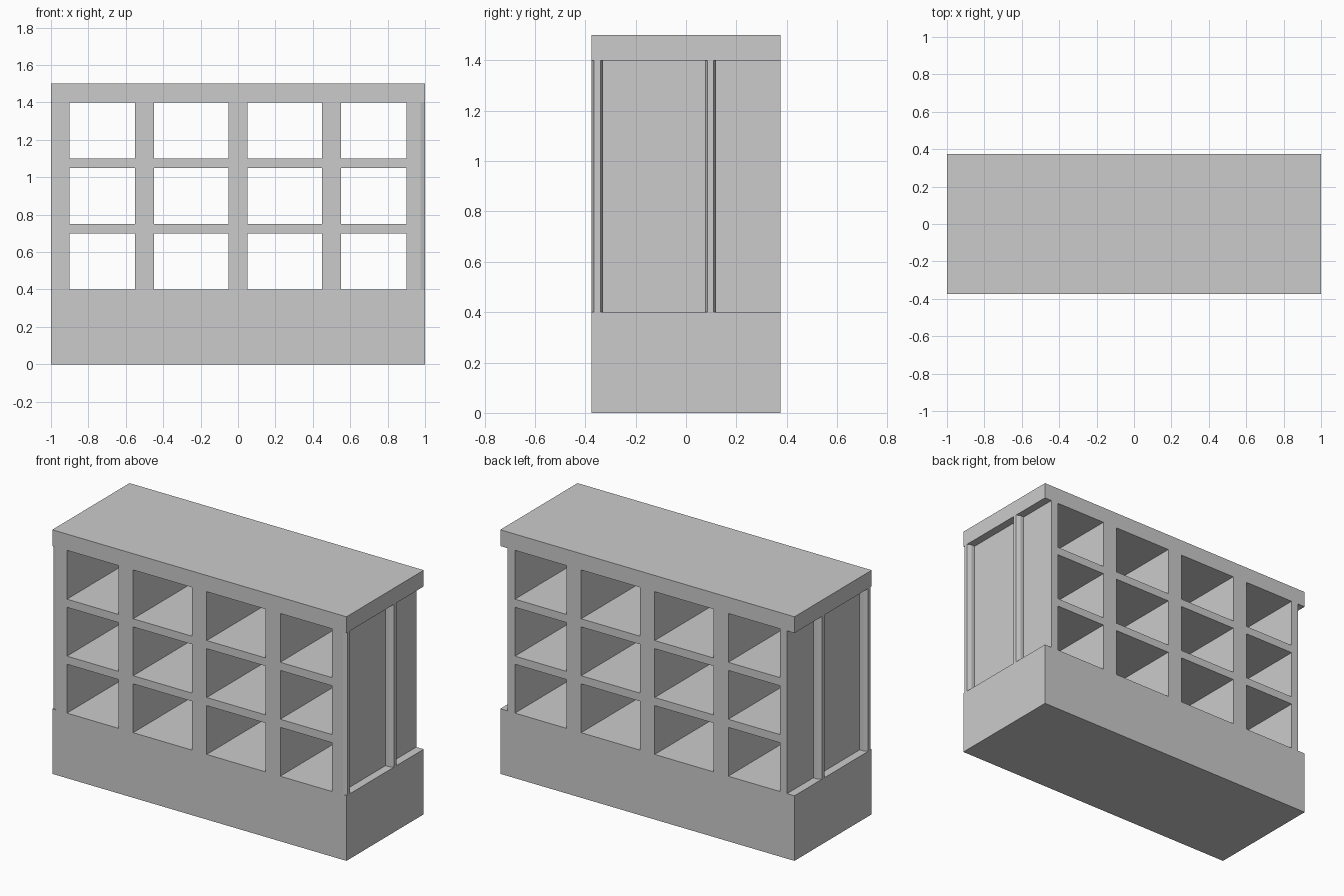
import bpy, bmesh
from mathutils import Vector

if "Cube" in bpy.data.objects:
    bpy.data.objects.remove(bpy.data.objects["Cube"])

HALF_DEPTH = 0.375
RECESS = 0.02


def add_object(name, bm):
    bmesh.ops.recalc_face_normals(bm, faces=bm.faces[:])
    mesh = bpy.data.meshes.new(name)
    bm.to_mesh(mesh)
    bm.free()
    obj = bpy.data.objects.new(name, mesh)
    bpy.context.collection.objects.link(obj)
    return obj


def push(bm, faces, offset):
    """Extrude a face region and move it by offset."""
    geom = bmesh.ops.extrude_face_region(bm, geom=faces)["geom"]
    verts = [g for g in geom if isinstance(g, bmesh.types.BMVert)]
    bmesh.ops.translate(bm, verts=verts, vec=offset)


# Cabinet: one front elevation of solid cells, extruded through the depth
half_x = [0.05, 0.45, 0.55, 0.9, 0.95, 1.0]
xs = [-x for x in reversed(half_x)] + half_x
zs = [0, 0.05, 0.35, 0.4, 0.7, 0.75, 1.05, 1.1, 1.4, 1.5]
openings_x = [(-0.9, -0.55), (-0.45, -0.05), (0.05, 0.45), (0.55, 0.9)]
openings_z = [(0.4, 0.7), (0.75, 1.05), (1.1, 1.4)]


def is_solid(x, z):
    if not 0.4 < z < 1.4:
        return True
    in_hole = (any(a < x < b for a, b in openings_x)
               and any(a < z < b for a, b in openings_z))
    return abs(x) < 0.95 and not in_hole


bm = bmesh.new()
for x0, x1 in zip(xs, xs[1:]):
    for z0, z1 in zip(zs, zs[1:]):
        if is_solid((x0 + x1) / 2, (z0 + z1) / 2):
            bm.faces.new([bm.verts.new((x, -HALF_DEPTH, z))
                          for x, z in ((x0, z0), (x1, z0), (x1, z1), (x0, z1))])
bmesh.ops.remove_doubles(bm, verts=bm.verts[:], dist=1e-4)
push(bm, bm.faces[:], Vector((0, 2 * HALF_DEPTH, 0)))

# Recessed base panels, front and back
for side in (-1, 1):
    panel = []
    for f in bm.faces:
        c = f.calc_center_median()
        if abs(c.y - side * HALF_DEPTH) < 1e-4 and abs(c.x) < 0.95 and 0.05 < c.z < 0.35:
            panel.append(f)
    push(bm, panel, Vector((0, -side * RECESS, 0)))
add_object("cabinet", bm)

# Chamfered upright trims on both ends
for name, y in (("front_side_trim", -0.375), ("middle_side_trim", 0.075)):
    bm = bmesh.new()
    profile = [(0.95, 0), (0.975, 0), (1.0, 0.01), (1.0, 0.035), (0.975, 0.045), (0.95, 0.045)]
    face = bm.faces.new([bm.verts.new((px, y + py, 0.4)) for px, py in profile])
    push(bm, [face], Vector((0, 0, 1.0)))
    trim = add_object(name, bm)
    trim.modifiers.new("mirror_ends", "MIRROR").use_mirror_merge = False
